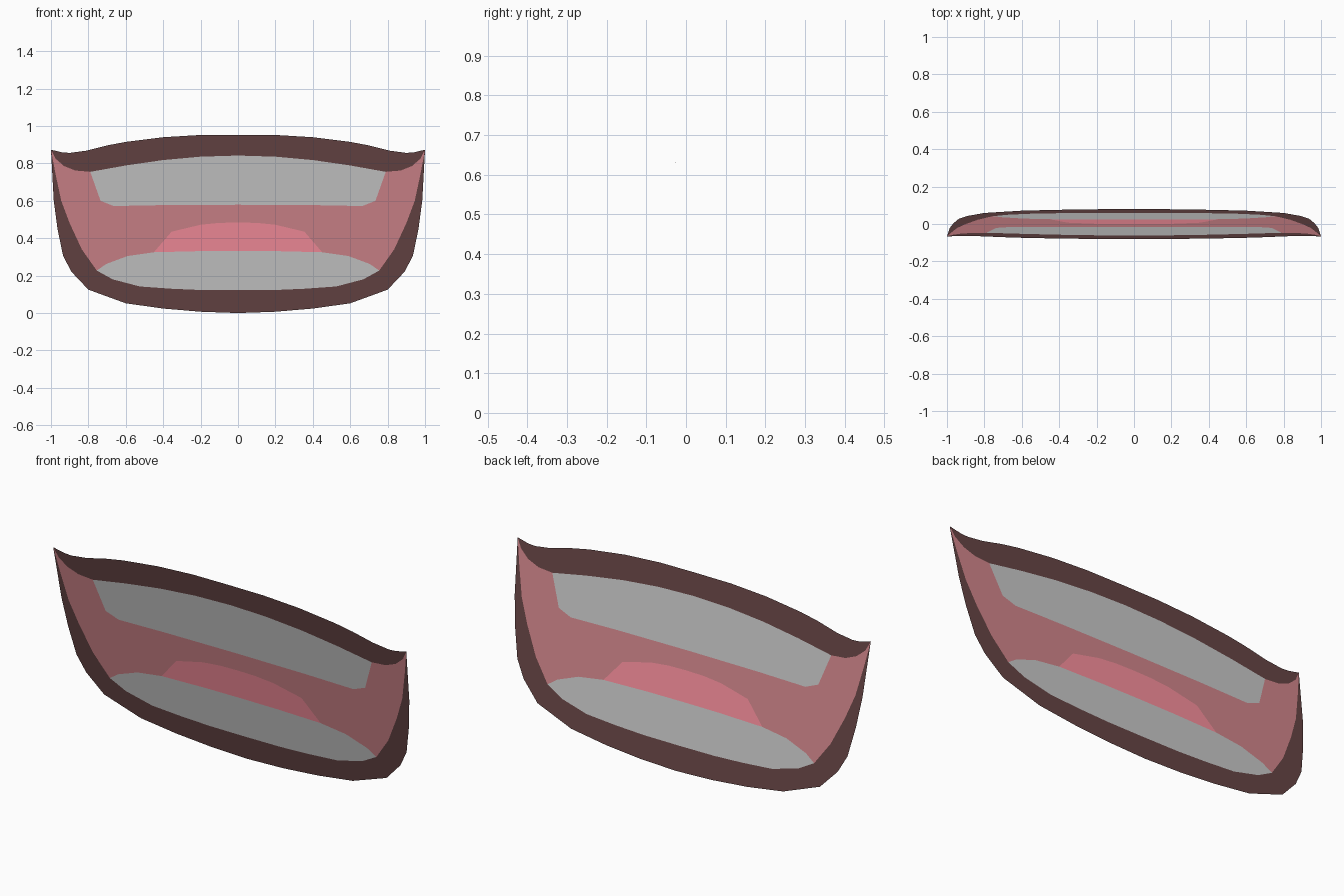
import bpy, bmesh

if "Cube" in bpy.data.objects:
    bpy.data.objects.remove(bpy.data.objects["Cube"])

# The whole mouth lies on one thin sheet leaning towards the front
HEIGHT = 0.953
LEAN = 0.16


def paint(name, r, g, b):
    mat = bpy.data.materials.new(name)
    mat.diffuse_color = (r, g, b, 1)
    mat.use_nodes = True
    mat.node_tree.nodes["Principled BSDF"].inputs["Base Color"].default_value = mat.diffuse_color
    return mat


def flat_part(name, outline, mat=None):
    """Right half outline (x, z), placed on the sheet and mirrored across x = 0."""
    bm = bmesh.new()
    verts = [bm.verts.new((x, LEAN * (0.5 - z / HEIGHT), z)) for x, z in outline]
    face = bm.faces.new(verts)
    face.normal_update()
    if face.normal.y > 0:
        face.normal_flip()
    bmesh.ops.triangulate(bm, faces=[face])
    mesh = bpy.data.meshes.new(name)
    bm.to_mesh(mesh)
    bm.free()
    obj = bpy.data.objects.new(name, mesh)
    bpy.context.collection.objects.link(obj)
    if mat:
        mesh.materials.append(mat)
    mirror = obj.modifiers.new("Mirror", "MIRROR")
    mirror.use_clip = True
    return obj


lip_color = paint("lip_dark", 0.137, 0.06, 0.06)
mouth_color = paint("mouth_red", 0.66, 0.245, 0.27)
tongue_color = paint("tongue_red", 0.98, 0.285, 0.35)

# Shared boundary curves, right half only
corner = [(1, 0.873)]
top_edge = [(0, 0.953), (0.2, 0.952), (0.4, 0.94), (0.6, 0.915), (0.7, 0.896),
            (0.81, 0.868), (0.9, 0.856), (0.94, 0.859)]
bottom_edge = [(0.985, 0.6), (0.965, 0.45), (0.935, 0.305), (0.89, 0.22), (0.8, 0.125),
               (0.6, 0.052), (0.4, 0.024), (0.2, 0.007), (0, 0)]
gum_corner = [(0.79, 0.755)]
upper_corner = [(0.975, 0.825), (0.93, 0.786), (0.87, 0.762)]
upper_gum = [(0.6, 0.789), (0.4, 0.818), (0.2, 0.836), (0, 0.842)]
upper_bite = [(0.735, 0.6), (0.665, 0.572), (0.4, 0.577), (0, 0.579)]
cheek = [(0.975, 0.74), (0.945, 0.6), (0.9, 0.48), (0.835, 0.34)]
lower_corner = [(0.755, 0.227)]
lower_gum = [(0.67, 0.18), (0.525, 0.142), (0.36, 0.13), (0.2, 0.123), (0, 0.122)]
lower_bite = [(0.705, 0.262), (0.59, 0.305), (0.45, 0.325)]
tongue_top = [(0.355, 0.435), (0.2, 0.472), (0.1, 0.482), (0, 0.484)]

# Lips
flat_part("upper_lip", top_edge + corner + upper_corner + gum_corner + upper_gum, lip_color)
flat_part("lower_lip", corner + bottom_edge
          + (cheek + lower_corner + lower_gum)[::-1], lip_color)

# Teeth
flat_part("upper_teeth", gum_corner + upper_bite + upper_gum[::-1])
flat_part("lower_teeth", lower_corner + lower_bite + [(0.2, 0.331), (0, 0.332)]
          + lower_gum[::-1])

# Tongue
flat_part("tongue", [(0, 0.332), (0.2, 0.331), (0.45, 0.325)] + tongue_top, tongue_color)

# Inside of the mouth, filling the space between teeth, tongue and lips
flat_part("mouth_interior", corner + upper_corner + gum_corner + upper_bite
          + (cheek + lower_corner + lower_bite + tongue_top)[::-1], mouth_color)
